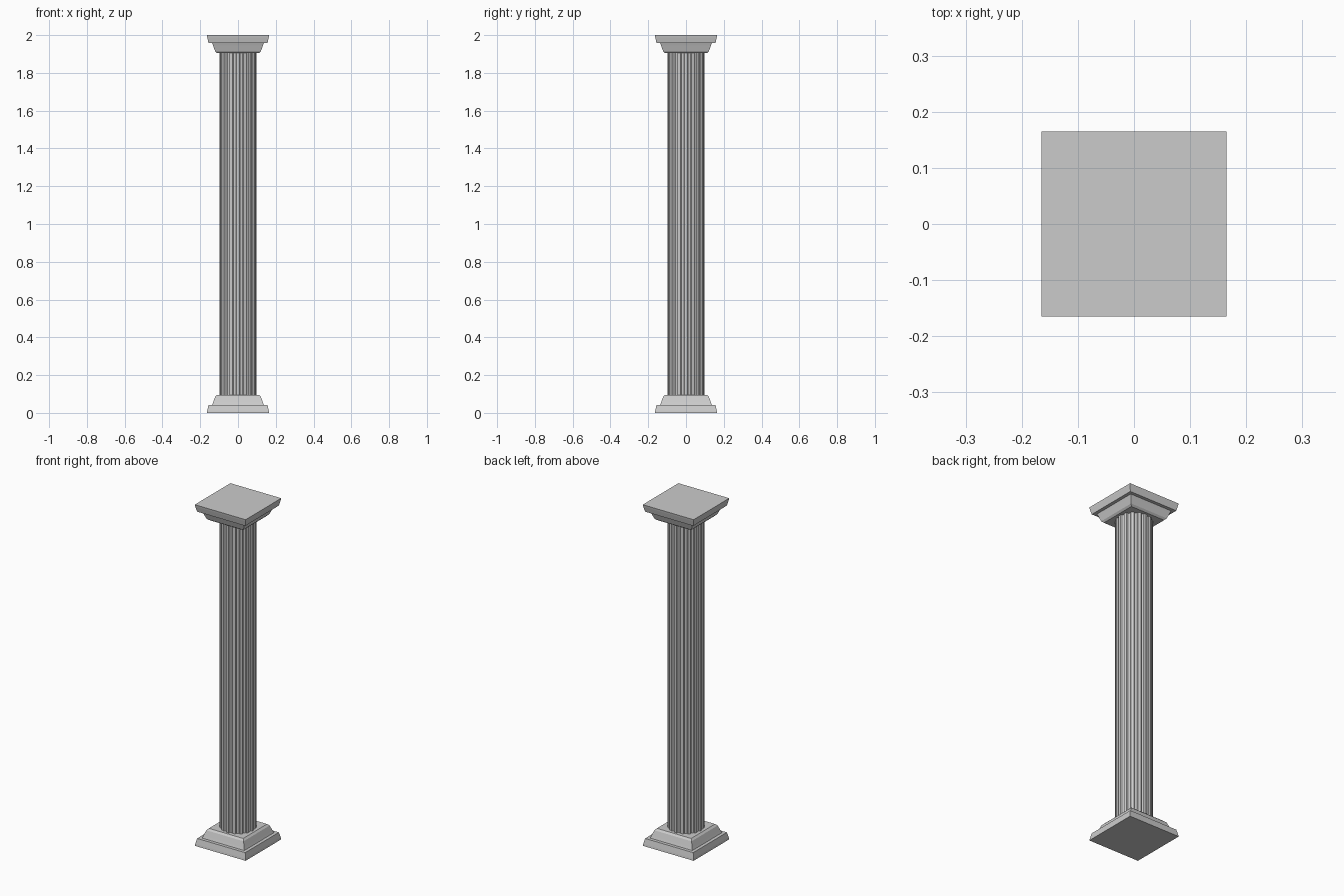
import bpy, math

if "Cube" in bpy.data.objects:
    bpy.data.objects.remove(bpy.data.objects["Cube"])

FLUTES = 16
R = 0.098


def loft(name, rings):
    """Skin a stack of equal-length rings and cap both ends."""
    n = len(rings[0])
    verts = [v for ring in rings for v in ring]
    faces = [tuple(reversed(range(n))),
             tuple(range((len(rings) - 1) * n, len(rings) * n))]
    for k in range(len(rings) - 1):
        for i in range(n):
            j = (i + 1) % n
            faces.append((k * n + i, k * n + j, (k + 1) * n + j, (k + 1) * n + i))
    mesh = bpy.data.meshes.new(name)
    mesh.from_pydata(verts, [], faces)
    obj = bpy.data.objects.new(name, mesh)
    bpy.context.collection.objects.link(obj)
    return obj


def square(h, z):
    return [(-h, -h, z), (h, -h, z), (h, h, z), (-h, h, z)]


# Stepped square mouldings: (half width, distance from the column end)
PROFILE = [(0.165, 0), (0.163, 0.012), (0.156, 0.042), (0.137, 0.042),
           (0.132, 0.055), (0.121, 0.086), (0.111, 0.096)]
loft("base", [square(h, z) for h, z in PROFILE])
loft("capital", [square(h, 2 - z) for h, z in reversed(PROFILE)])

# Fluted shaft: each repeat is a flat fillet followed by a shallow groove
section = []
for i in range(FLUTES):
    for t, depth in ((-0.5, 0.009), (-0.32, 0.007), (-0.2, 0), (0.2, 0), (0.32, 0.007)):
        a = (i + t) * math.tau / FLUTES
        section.append(((R - depth) * math.cos(a), (R - depth) * math.sin(a)))
loft("shaft", [[(x, y, z) for x, y in section] for z in (0.09, 1.91)])
